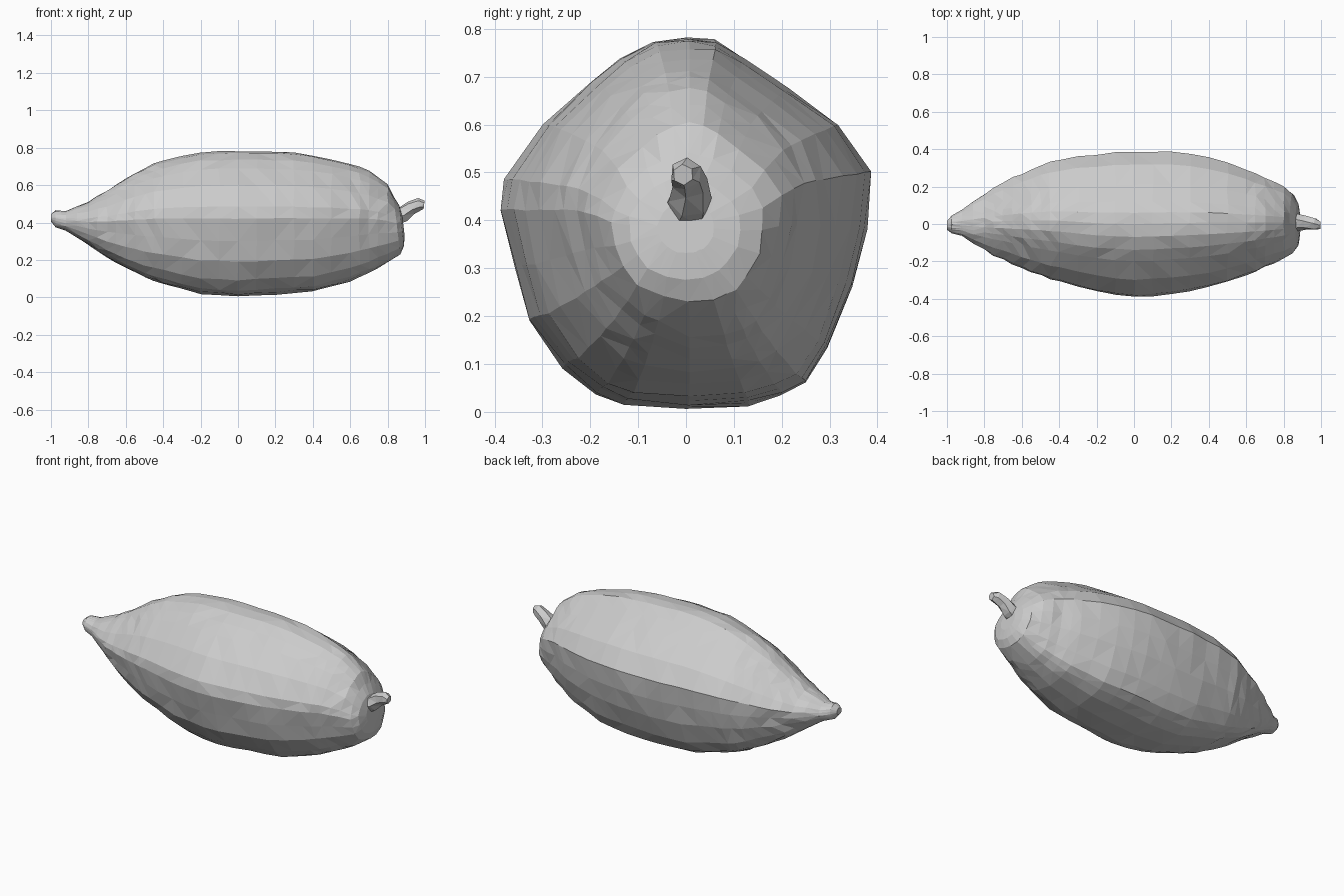
import bpy, bmesh, random
from math import sin, cos, pi, atan2
from mathutils import Vector

if "Cube" in bpy.data.objects:
    bpy.data.objects.remove(bpy.data.objects["Cube"])

random.seed(4)

# Five-sided cross-section of the pod seen from the stem end (y, z)
SECTION = [(0, .785), (.06, .778), (.12, .74), (.21, .678), (.32, .60), (.39, .50),
           (.377, .38), (.352, .26), (.30, .13), (.25, .055), (.20, .03), (.13, .01),
           (0, .003), (-.13, .015), (-.19, .035), (-.26, .09), (-.33, .19), (-.36, .30),
           (-.39, .42), (-.38, .485), (-.30, .60), (-.20, .69), (-.14, .74), (-.07, .775)]

# Length profile: x, top z, bottom z, left y, right y
STATIONS = [(-1, .445, .405, .015, -.03), (-.975, .465, .375, .045, -.05),
            (-.92, .462, .355, .075, -.065), (-.80, .51, .28, .16, -.14),
            (-.70, .57, .215, .22, -.19), (-.60, .635, .155, .27, -.235),
            (-.50, .69, .105, .315, -.275), (-.40, .73, .07, .345, -.31),
            (-.20, .775, .015, .37, -.36), (0, .785, .003, .388, -.388),
            (.20, .78, .015, .385, -.375), (.40, .762, .03, .355, -.34),
            (.60, .715, .085, .29, -.275), (.70, .675, .13, .245, -.23),
            (.80, .605, .185, .20, -.185), (.85, .54, .23, .165, -.155),
            (.875, .49, .275, .115, -.12), (.885, .44, .33, .06, -.06)]


def skin(name, rings):
    """Join rings of points into a closed, flat-shaded mesh."""
    bm = bmesh.new()
    loops = [[bm.verts.new(p) for p in ring] for ring in rings]
    n = len(loops[0])
    for a, b in zip(loops, loops[1:]):
        for i in range(n):
            j = (i + 1) % n
            bm.faces.new((a[i], a[j], b[j], b[i]))
    bm.faces.new(loops[0])
    bm.faces.new(loops[-1])
    bmesh.ops.triangulate(bm, faces=bm.faces[:])
    bmesh.ops.recalc_face_normals(bm, faces=bm.faces[:])
    me = bpy.data.meshes.new(name)
    bm.to_mesh(me)
    bm.free()
    ob = bpy.data.objects.new(name, me)
    bpy.context.collection.objects.link(ob)
    return ob


# Extra rings halfway between the wide stations
stations = []
for a, b in zip(STATIONS, STATIONS[1:]):
    stations.append(a)
    if b[0] - a[0] > .09:
        bulge = .003
        m = [(p + q) / 2 for p, q in zip(a, b)]
        stations.append((m[0], m[1] + bulge * (abs(m[0]) > .2), m[2],
                         m[3] + bulge, m[4] - bulge))
stations.append(STATIONS[-1])

# Pod body: section scaled to the profile, rounder at both ends, slightly rough
rings = []
for x, top, bottom, left, right in stations:
    cy, cz = (left + right) / 2, (top + bottom) / 2
    hy, hz = (left - right) / 2, (top - bottom) / 2
    rounding = min(1, max(0, (abs(x) - .78) / .12))
    rough = min(.005, .04 * hz)
    ring = []
    for y, z in SECTION:
        u, v = y / .39, (z - .394) / .391
        a = atan2(v, u)
        u += (cos(a) - u) * rounding
        v += (sin(a) - v) * rounding
        k = random.uniform(-1, .6) * rough
        dx = random.uniform(-1, 1) * rough if abs(x) < .85 else 0
        py, pz = cy + (hy + k) * u, cz + (hz + k) * v
        if x > .8:                       # stem end leans back
            dx -= .12 * (pz - .38)
        ring.append((x + dx, py, max(pz, .0)))
    rings.append(ring)
skin("pod_body", rings)

# Crooked six-sided stem stub
PATH = [((.84, .005, .43), .052), ((.885, .008, .445), .045), ((.925, .008, .478), .038),
        ((.97, 0, .498), .034), ((.995, -.006, .495), .022)]
stem = []
for i, (c, r) in enumerate(PATH):
    a = Vector(PATH[max(i - 1, 0)][0])
    b = Vector(PATH[min(i + 1, len(PATH) - 1)][0])
    t = (b - a).normalized()
    side = Vector((0, 1, 0))
    up = t.cross(side).normalized()
    stem.append([Vector(c) + side * r * cos(k * pi / 3 + .15 * i)
                 + up * r * sin(k * pi / 3 + .15 * i) for k in range(6)])
skin("stem", stem)
